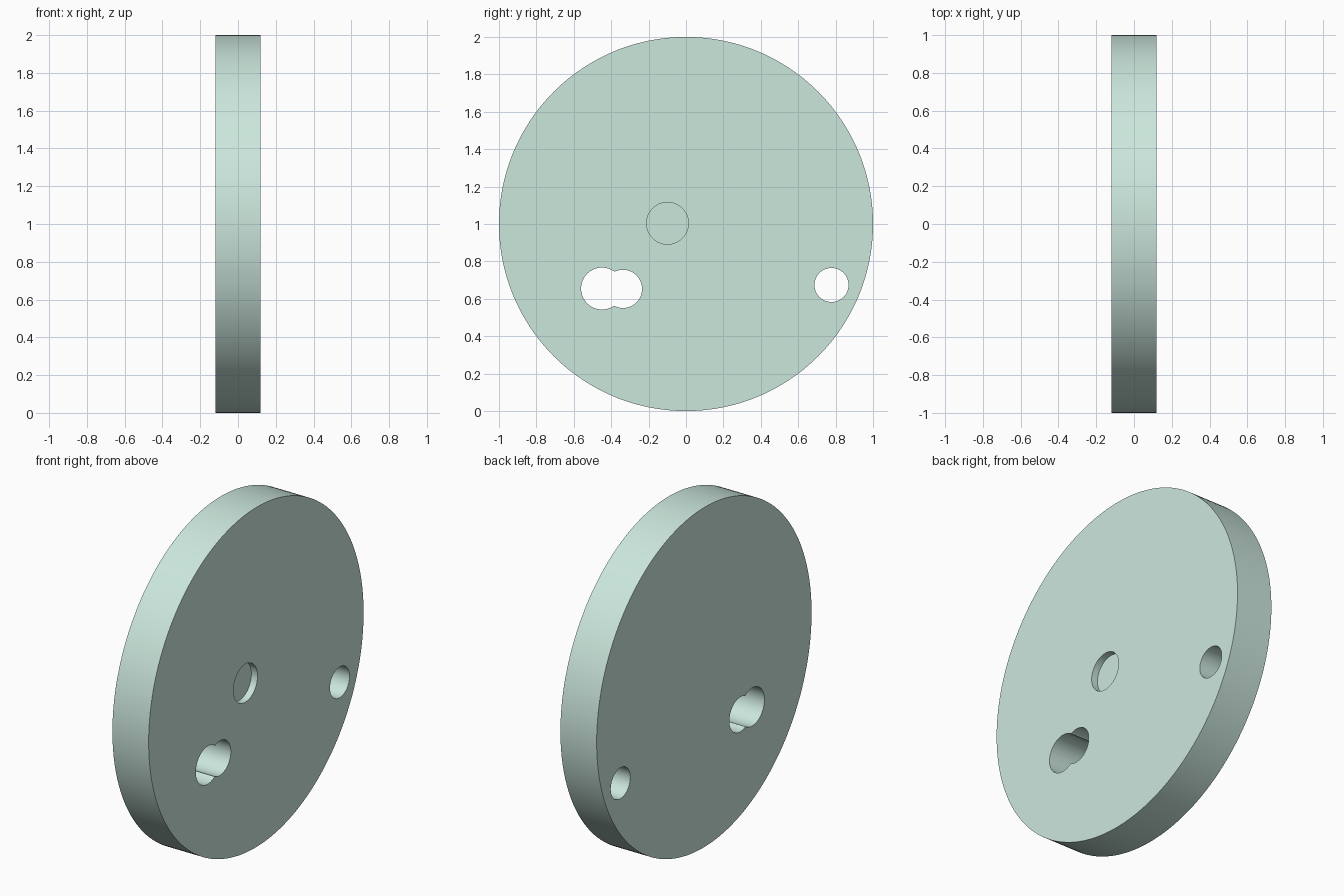
import bpy
from math import pi

if "Cube" in bpy.data.objects:
    bpy.data.objects.remove(bpy.data.objects["Cube"])

HALF = 0.118          # half thickness of the disc


def cylinder(name, radius, y, z, x0, x1, sides):
    """Cylinder lying along x, from x0 to x1."""
    bpy.ops.mesh.primitive_cylinder_add(
        vertices=sides, radius=radius, depth=x1 - x0,
        location=((x0 + x1) / 2, y, z), rotation=(0, pi / 2, 0))
    obj = bpy.context.object
    obj.name = name
    return obj


# Main disc standing on its rim
disc = cylinder("disc", 1.0, 0, 1, -HALF, HALF, 192)

# Holes: name, radius, y, z, x where the cut begins
holes = [
    ("double_hole_large", 0.112, -0.449, 0.655, -0.3),
    ("double_hole_small", 0.102, -0.337, 0.653, -0.3),
    ("edge_hole", 0.091, 0.778, 0.674, -0.3),
    ("shallow_recess", 0.112, -0.099, 1.004, HALF - 0.04),
]
cutters = []
for name, r, y, z, x0 in holes:
    cutter = cylinder(name + "_cutter", r, y, z, x0, 0.3, 64)
    cutter.hide_render = True
    cutters.append(cutter)
    mod = disc.modifiers.new(name, 'BOOLEAN')
    mod.operation = 'DIFFERENCE'
    mod.solver = 'EXACT'
    mod.object = cutter

# Apply the cuts and remove the cutters
bpy.ops.object.select_all(action='DESELECT')
disc.select_set(True)
bpy.context.view_layer.objects.active = disc
for mod in list(disc.modifiers):
    bpy.ops.object.modifier_apply(modifier=mod.name)
for cutter in cutters:
    bpy.data.objects.remove(cutter, do_unlink=True)

# Smooth walls with sharp rims
bpy.ops.object.shade_smooth_by_angle(angle=pi / 6)

# Pale green colour
green = bpy.data.materials.new("pale_green")
green.diffuse_color = (0.60, 0.80, 0.72, 1)
green.use_nodes = True
green.node_tree.nodes["Principled BSDF"].inputs["Base Color"].default_value = green.diffuse_color
disc.data.materials.clear()
disc.data.materials.append(green)
